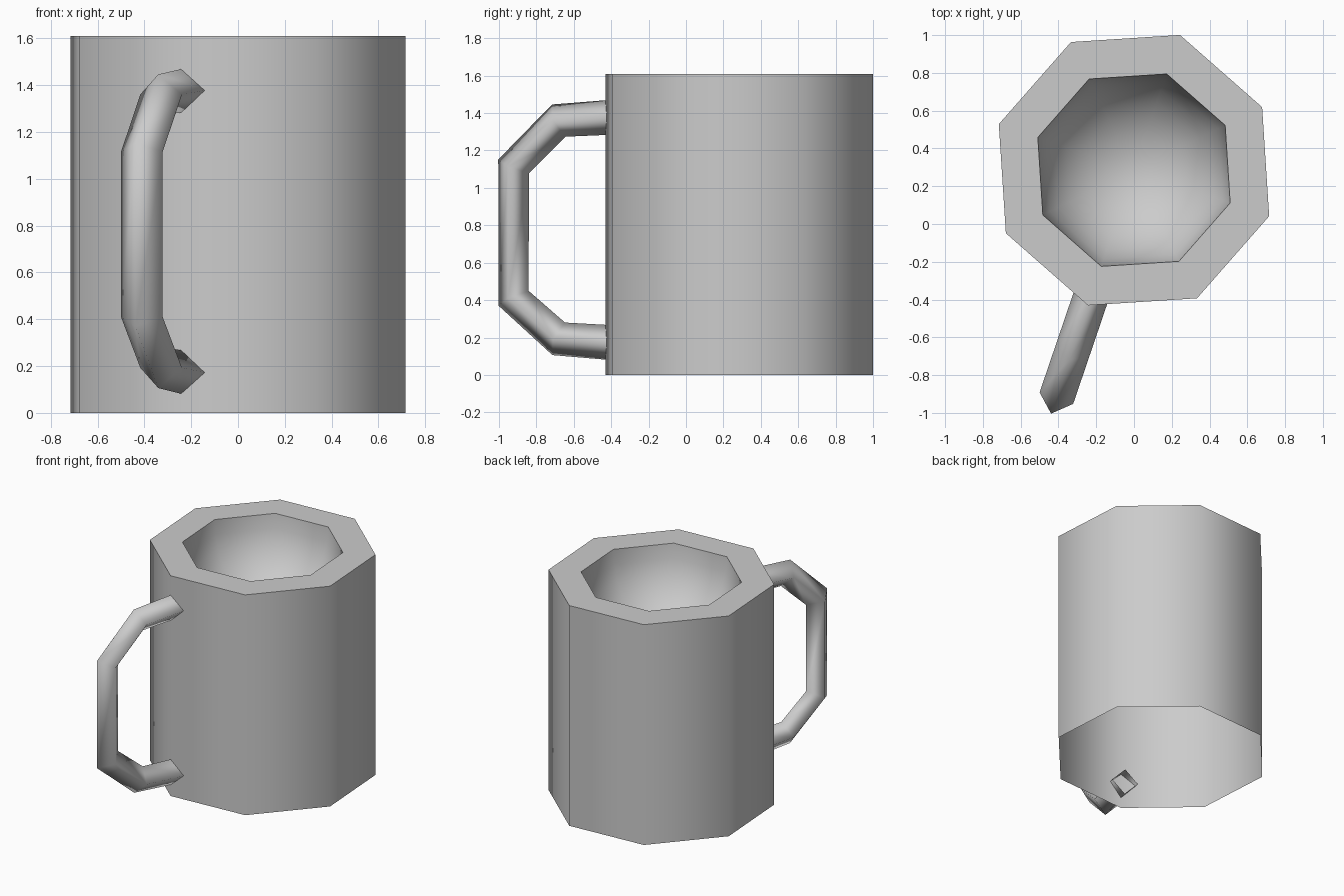
import bpy, bmesh
from math import sin, cos, radians, pi
from mathutils import Vector

cube = bpy.data.objects.get("Cube")
if cube:
    bpy.data.objects.remove(cube, do_unlink=True)

CENTRE = Vector((0, 0.285, 0))
TURN = radians(26.2)          # rotation of the octagon
SIDES = 8
HEIGHT, OUTER, INNER = 1.61, 0.756, 0.538

grey = bpy.data.materials.new("light grey")
grey.use_nodes = True
grey.diffuse_color = (0.6, 0.6, 0.6, 1)
grey.node_tree.nodes["Principled BSDF"].inputs["Base Color"].default_value = (0.6, 0.6, 0.6, 1)


def loft(bm, rings):
    """Bridge consecutive closed rings of points with quads."""
    loops = [[bm.verts.new(p) for p in ring] for ring in rings]
    for a, b in zip(loops, loops[1:]):
        n = len(a)
        for j in range(n):
            k = (j + 1) % n
            bm.faces.new((b[j], b[k], a[k], a[j]))
    return loops


def finish(bm, name):
    mesh = bpy.data.meshes.new(name)
    bm.to_mesh(mesh)
    bm.free()
    mesh.materials.append(grey)
    obj = bpy.data.objects.new(name, mesh)
    bpy.context.collection.objects.link(obj)
    bpy.ops.object.select_all(action='DESELECT')
    obj.select_set(True)
    bpy.context.view_layer.objects.active = obj
    return obj


# Mug body: round bowl, flat rim and open-bottomed outer wall in one profile
def octagon(r, z):
    angles = [TURN + 2 * pi * i / SIDES for i in range(SIDES)]
    return [CENTRE + Vector((r * cos(a), r * sin(a), z)) for a in angles]


STEPS = 8
profile = []
for i in range(1, STEPS + 1):
    t = pi / 2 * i / STEPS
    profile.append((INNER * sin(t), HEIGHT - INNER * cos(t)))
profile += [(OUTER, HEIGHT), (OUTER, 0)]

bm = bmesh.new()
loops = loft(bm, [octagon(r, z) for r, z in profile])
tip = bm.verts.new(CENTRE + Vector((0, 0, HEIGHT - INNER)))
for j in range(SIDES):
    bm.faces.new((loops[0][j], loops[0][(j + 1) % SIDES], tip))
finish(bm, "mug_body")
bpy.ops.object.shade_smooth_by_angle(angle=radians(60))

# Handle: four-sided open tube leaving the body at one corner
out_angle = TURN + 5 * pi / 4
radial = Vector((cos(out_angle), sin(out_angle), 0))
side = Vector((-radial.y, radial.x, 0))
up = Vector((0, 0, 1))
RADIUS = 0.094
path = [(0.68, 1.38), (1.02, 1.36), (1.275, 1.115),
        (1.275, 0.41), (1.02, 0.193), (0.68, 0.17)]
points = [CENTRE + radial * r + up * z for r, z in path]

rings = []
for i, p in enumerate(points):
    before = (p - points[i - 1]).normalized() if i else Vector()
    after = (points[i + 1] - p).normalized() if i < len(points) - 1 else Vector()
    across = (before + after).normalized().cross(side)
    rings.append([p + RADIUS * d for d in (across, side, -across, -side)])

bm = bmesh.new()
loft(bm, rings)
bmesh.ops.recalc_face_normals(bm, faces=bm.faces[:])
finish(bm, "handle")
bpy.ops.object.shade_smooth()
